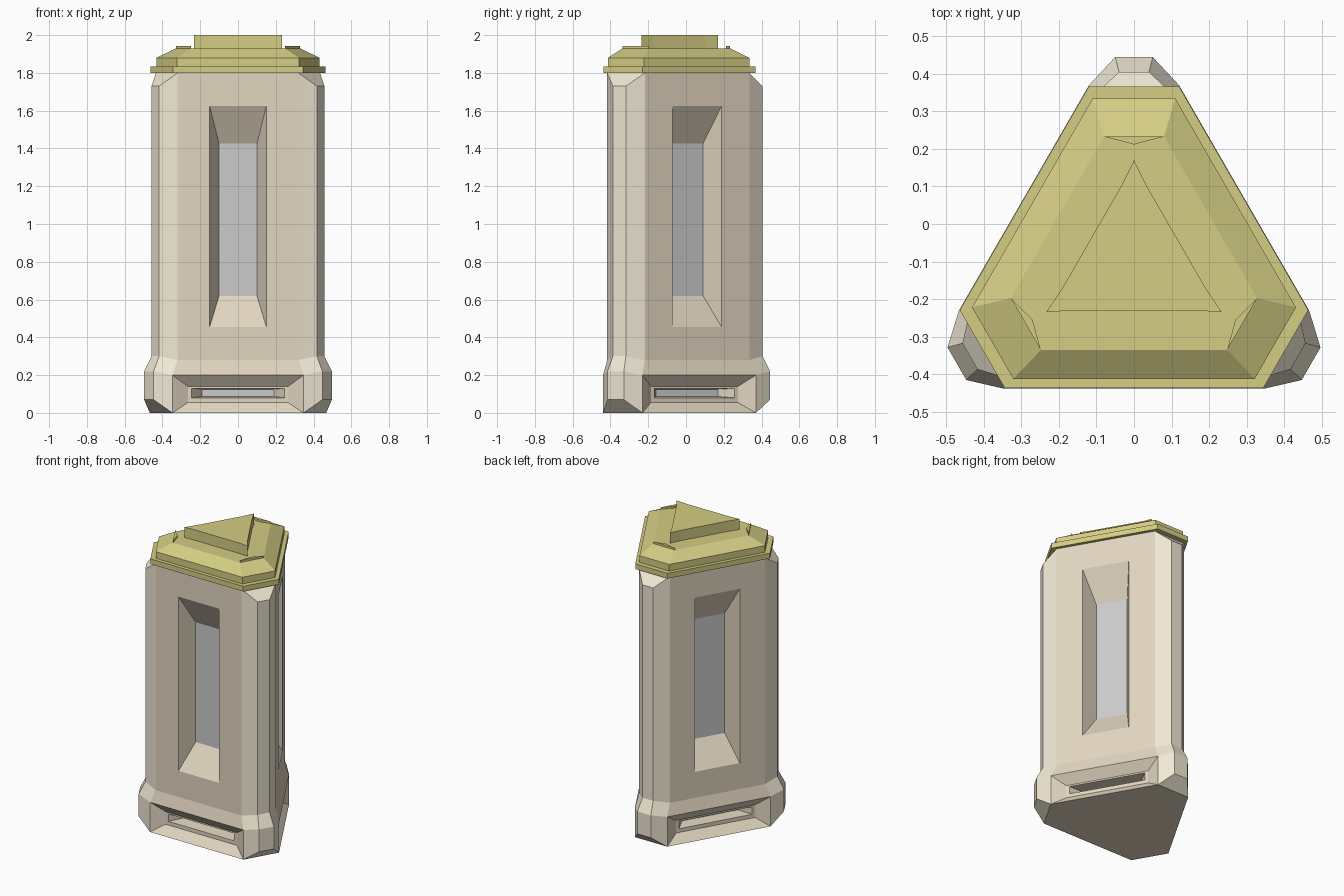
import bpy, bmesh
from math import radians, cos, sin
from mathutils import Vector, Matrix

if "Cube" in bpy.data.objects:
    bpy.data.objects.remove(bpy.data.objects["Cube"])

AXIS_Y = -0.10          # three-fold axis sits slightly in front of the origin


def material(name, rgb):
    m = bpy.data.materials.new(name)
    m.diffuse_color = (*rgb, 1)
    m.use_nodes = True
    m.node_tree.nodes["Principled BSDF"].inputs["Base Color"].default_value = m.diffuse_color
    return m


tan = material("tan", (0.76, 0.67, 0.53))
cream = material("cream", (0.87, 0.81, 0.66))
olive = material("olive", (0.66, 0.61, 0.23))


def spin(k):
    return Matrix.Translation((0, AXIS_Y, 0)) @ Matrix.Rotation(radians(90 + 120 * k), 4, 'Z')


def on_face(d, s, z):
    """Point on the flat side next to a corner: distance from axis, sideways, height."""
    c, n = cos(radians(60)), sin(radians(60))
    return Vector((c * d - n * s, n * d + c * s, z))


def rect(s, d, lo, hi):
    return [on_face(d, x, z) for x, z in ((-s, lo), (s, lo), (s, hi), (-s, hi))]


def finish(name, bm, mats, fix=True):
    bmesh.ops.remove_doubles(bm, verts=bm.verts[:], dist=0.0005)
    if fix:
        bmesh.ops.recalc_face_normals(bm, faces=bm.faces[:])
    me = bpy.data.meshes.new(name)
    bm.to_mesh(me)
    bm.free()
    for m in mats:
        me.materials.append(m)
    ob = bpy.data.objects.new(name, me)
    bpy.context.collection.objects.link(ob)
    return ob


def add(bm, pts, mat=0, k=None):
    m = spin(k) if k is not None else Matrix()
    f = bm.faces.new([bm.verts.new(m @ Vector(p)) for p in pts])
    f.material_index = mat


def nested(bm, rects, k):
    """Frames between successive rectangles, giving a stepped recess."""
    for a, b in zip(rects, rects[1:]):
        for i in range(4):
            j = (i + 1) % 4
            add(bm, (a[i], a[j], b[j], b[i]), 0, k)


# (radius, half width) of the corner edges: chamfer side and outer nose
BASE_EDGE, BASE_NOSE = (0.47, 0.12), (0.545, 0.05)
BODY_EDGE, BODY_NOSE = (0.435, 0.115), (0.505, 0.04)
edge = [(*BASE_EDGE, 0), (*BASE_EDGE, 0.20), (*BODY_EDGE, 0.28), (*BODY_EDGE, 1.80)]
nose = [(*BASE_NOSE, 0.07), (*BASE_NOSE, 0.22), (*BODY_NOSE, 0.30), (*BODY_NOSE, 1.73)]


def side(p, sign):
    return Vector((p[0], sign * p[1], p[2]))


def flat(p):
    """Half width and distance of the flat side that ends at an edge point."""
    r, t, _ = p
    n = sin(radians(60))
    return n * r - 0.5 * t, 0.5 * r + n * t


base_s, base_d = flat(edge[0])
body_s, body_d = flat(edge[3])
window = [rect(body_s, body_d, 0.28, 1.80), rect(0.15, body_d, 0.455, 1.625),
          rect(0.10, 0.207, 0.62, 1.425)]
slot = [rect(base_s, base_d, 0, 0.20), rect(0.265, 0.29, 0.055, 0.14),
        rect(0.245, 0.29, 0.08, 0.13), rect(0.19, 0.21, 0.087, 0.125)]

# Housing: cream corner posts and tan recessed sides
bm = bmesh.new()
panes = bmesh.new()
for k in range(3):
    for i in range(3):
        add(bm, (side(nose[i], -1), side(nose[i], 1), side(nose[i + 1], 1), side(nose[i + 1], -1)), 1, k)
        for s in (-1, 1):
            add(bm, (side(edge[i], s), side(nose[i], s), side(nose[i + 1], s), side(edge[i + 1], s)), 1, k)
    for i in (0, 3):
        add(bm, (side(edge[i], -1), side(edge[i], 1), side(nose[i], 1), side(nose[i], -1)), 1, k)
    low, high = slot[0], window[0]
    add(bm, (low[3], low[2], high[1], high[0]), 0, k)
    nested(bm, window, k)
    nested(bm, slot, k)
    # Grey panes closing the recesses
    add(panes, window[-1], 0, k)
    add(panes, slot[-1], 0, k)
for p in (edge[0], edge[3]):
    add(bm, [spin(k) @ side(p, s) for k in range(3) for s in (-1, 1)])
finish("housing", bm, [tan, cream])
finish("window_panes", panes, [], fix=False)


def stack(bm, rings):
    """Skin a list of equal-length rings and cap both ends."""
    n = len(rings[0])
    for a, b in zip(rings, rings[1:]):
        for i in range(n):
            j = (i + 1) % n
            add(bm, (a[i], a[j], b[j], b[i]))
    add(bm, rings[0])
    add(bm, rings[-1])


# Stepped hexagonal lid
bm = bmesh.new()
profile = [(0.467, 0.12, 1.80), (0.467, 0.12, 1.835), (0.435, 0.11, 1.835),
           (0.435, 0.11, 1.88), (0.333, 0.08, 1.93)]
stack(bm, [[spin(k) @ side(p, s) for k in range(3) for s in (-1, 1)] for p in profile])
finish("lid", bm, [olive])

# Triangular top block with slightly hollow sides
bm = bmesh.new()
stack(bm, [[spin(k) @ q for k in range(3)
            for q in (Vector((0.27, 0, z)), on_face(0.13, -0.16, z), on_face(0.13, 0.16, z))]
           for z in (1.93, 2.0)])
finish("top_block", bm, [olive])

# Small wedge on each lid corner
for k in range(3):
    bm = bmesh.new()
    stack(bm, [[spin(k) @ Vector((r, t, z)) for r, t in ((0.333, -0.08), (0.333, 0.08), (0.312, 0))]
               for z in (1.925, 1.943)])
    finish("lid_wedge", bm, [olive])
